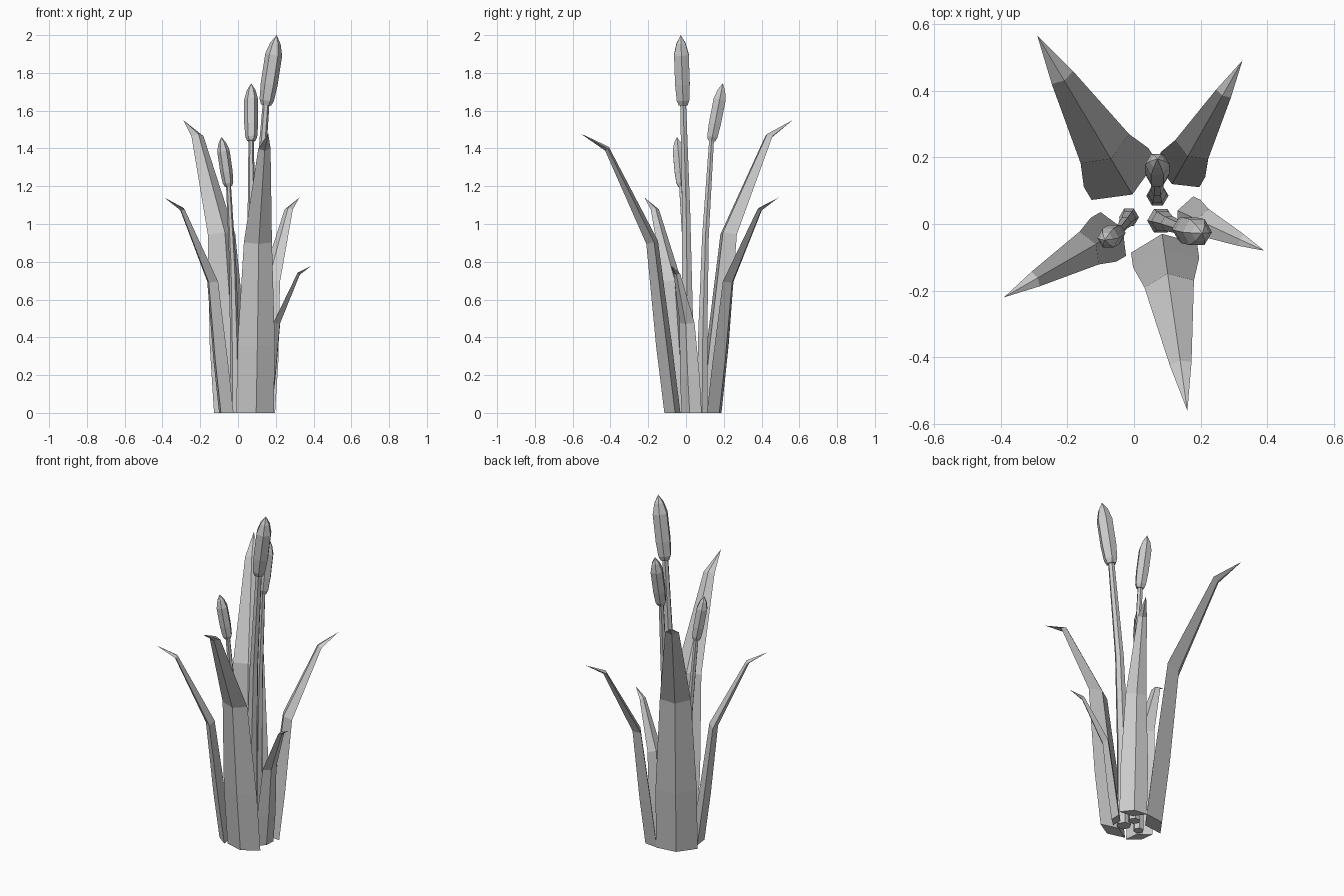
import bpy, bmesh, math
from mathutils import Vector

if "Cube" in bpy.data.objects:
    bpy.data.objects.remove(bpy.data.objects["Cube"])

grey = bpy.data.materials.new("plain grey")
grey.diffuse_color = (0.6, 0.6, 0.6, 1)
grey.use_nodes = True
grey.node_tree.nodes["Principled BSDF"].inputs["Base Color"].default_value = grey.diffuse_color


def skin(name, rings, tip):
    """Join equal-sized rings of points, cap the start and close on a tip."""
    bm = bmesh.new()
    loops = [[bm.verts.new(p) for p in ring] for ring in rings]
    n = len(loops[0])
    end = bm.verts.new(tip)
    for a, b in zip(loops, loops[1:]):
        for i in range(n):
            j = (i + 1) % n
            bm.faces.new((a[i], a[j], b[j], b[i]))
    for i in range(n):
        bm.faces.new((loops[-1][i], loops[-1][(i + 1) % n], end))
    bm.faces.new(loops[0][::-1])
    bmesh.ops.recalc_face_normals(bm, faces=bm.faces[:])
    mesh = bpy.data.meshes.new(name)
    bm.to_mesh(mesh)
    bm.free()
    mesh.materials.append(grey)
    ob = bpy.data.objects.new(name, mesh)
    bpy.context.collection.objects.link(ob)


# Blade profile: outward fraction, height fraction, width fraction, tilt in degrees
BLADE = [(0, 0, 1, 0), (0.09, 0.24, 1, 0), (0.22, 0.61, 0.75, 15), (0.71, 0.945, 0.33, 48)]


def leaf(name, base, tip, half):
    base, tip = Vector(base), Vector(tip)
    run = Vector((tip.x - base.x, tip.y - base.y, 0))
    out = run.normalized()
    side = Vector((-out.y, out.x, 0))
    rings = []
    for f, h, w, tilt in BLADE:
        c = base + run * f + Vector((0, 0, tip.z * h))
        t = math.radians(tilt)
        thick = (out * math.cos(t) - Vector((0, 0, math.sin(t)))) * half * w * 0.43
        wide = side * half * w
        rings.append([c + wide, c + thick, c - wide, c - thick])
    skin(name, rings, tip)


leaf("front_leaf", (0.09, -0.072, 0), (0.16, -0.56, 1.48), 0.1)
leaf("back_left_leaf", (-0.03, 0.13, 0), (-0.29, 0.565, 1.55), 0.113)
leaf("left_leaf", (-0.062, -0.03, 0), (-0.39, -0.22, 1.14), 0.076)
leaf("back_right_leaf", (0.13, 0.148, 0), (0.325, 0.49, 1.14), 0.076)
leaf("right_leaf", (0.153, 0.03, 0), (0.39, -0.08, 0.78), 0.058)


def ring(c, axis, r, n=6):
    u = Vector((0, 1, 0)).cross(axis).normalized()
    v = axis.cross(u)
    return [c + (u * math.cos(a) + v * math.sin(a)) * r
            for a in (2 * math.pi * i / n for i in range(n))]


def reed(name, base, neck, tip, r):
    """Curved tapering stem carrying a seed head."""
    base, neck, tip = Vector(base), Vector(neck), Vector(tip)
    axis = (tip - neck).normalized()
    lean = neck - base
    rings = []
    for h, f, w in ((0, 0, 0.9), (0.3, 0.08, 0.75), (0.65, 0.36, 0.55), (1, 1, 0.4)):
        c = base + Vector((lean.x * f, lean.y * f, lean.z * h))
        rings.append(ring(c, Vector((0, 0, 1)).lerp(axis, f).normalized(), r * w))
    skin(name + "_stem", rings, neck + axis * 0.02)
    head = tip - neck
    skin(name + "_head", [ring(neck + head * f, axis, r * w) for f, w in
         ((0, 0.6), (0.07, 0.85), (0.3, 1), (0.72, 1), (0.88, 0.62))], tip)


reed("tall_reed", (0.08, 0.01, 0), (0.148, -0.015, 1.63), (0.205, -0.028, 2.0), 0.045)
reed("middle_reed", (0.07, 0.085, 0), (0.07, 0.135, 1.44), (0.07, 0.195, 1.745), 0.037)
reed("short_reed", (-0.015, 0.02, 0), (-0.05, -0.025, 1.2), (-0.088, -0.048, 1.46), 0.033)
